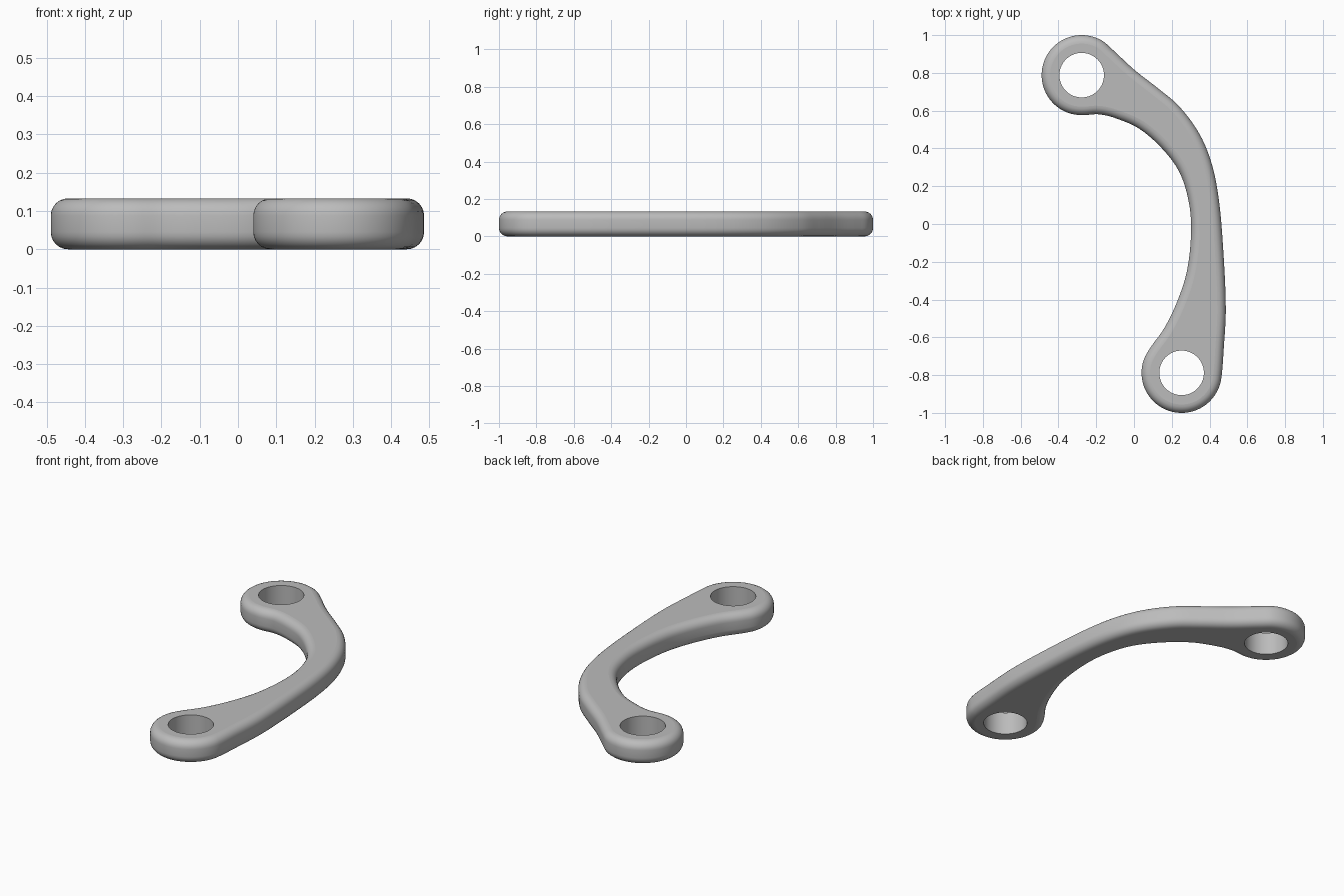
import bpy, bmesh
from math import sin, cos, radians, pi
from mathutils import Vector
from mathutils.geometry import interpolate_bezier

cube = bpy.data.objects.get("Cube")
if cube:
    bpy.data.objects.remove(cube)

HEIGHT, FILLET = 0.133, 0.045
EYE_R, HOLE_R = 0.212, 0.118
BACK_EYE, FRONT_EYE = Vector((-0.277, 0.788)), Vector((0.252, -0.788))


def arc(centre, radius, start, end, steps):
    angles = [radians(start + (end - start) * i / steps) for i in range(steps + 1)]
    return [centre + radius * Vector((cos(a), sin(a))) for a in angles]


def smooth_loop(points, cuts=6):
    """Closed curve through the points, with evenly weighted tangents."""
    n = len(points)
    tangents = [(points[(i + 1) % n] - points[i - 1]).normalized() for i in range(n)]
    result = []
    for i in range(n):
        a, b = points[i], points[(i + 1) % n]
        reach = (b - a).length / 3
        seg = interpolate_bezier(a, a + tangents[i] * reach,
                                 b - tangents[(i + 1) % n] * reach, b, cuts + 1)
        result += [Vector(p[:2]) for p in seg[:-1]]
    return result


# Outline, counter-clockwise: convex edge, back eye, concave edge, front eye
convex_edge = [(0.475, -0.66), (0.486, -0.45), (0.472, -0.13), (0.449, 0.13),
               (0.412, 0.317), (0.347, 0.476), (0.24, 0.622), (0.135, 0.712), (0, 0.818)]
concave_edge = [(-0.19, 0.581), (-0.103, 0.562), (0.03, 0.503), (0.161, 0.386),
                (0.245, 0.265), (0.292, 0.106), (0.302, -0.05), (0.28, -0.25),
                (0.23, -0.407), (0.161, -0.55)]
outline = smooth_loop([Vector(p) for p in convex_edge]
                      + arc(BACK_EYE, EYE_R, 40, 270, 12)
                      + [Vector(p) for p in concave_edge]
                      + arc(FRONT_EYE, EYE_R, 142, 350, 11))
count = len(outline)
inward = []
for i in range(count):
    d = (outline[(i + 1) % count] - outline[i - 1]).normalized()
    inward.append(Vector((-d.y, d.x)))

bm = bmesh.new()


def ring(points, z):
    return [bm.verts.new((p.x, p.y, z)) for p in points]


def wall(lower, upper):
    n = len(lower)
    for i in range(n):
        j = (i + 1) % n
        bm.faces.new((lower[i], lower[j], upper[j], upper[i])).smooth = True


# Rounded outer wall
levels = [(FILLET * (1 - sin(a)), FILLET * (1 - cos(a)))
          for a in (k * pi / 12 for k in range(7))]
profile = levels + [(inset, HEIGHT - z) for inset, z in reversed(levels)]
rings = [ring([p + n * inset for p, n in zip(outline, inward)], z) for inset, z in profile]
for lower, upper in zip(rings, rings[1:]):
    wall(lower, upper)

# Straight pin holes
bottom_loops, top_loops = [rings[0]], [rings[-1]]
for eye in (BACK_EYE, FRONT_EYE):
    circle = arc(eye, HOLE_R, 360, 0, 64)[:-1]
    low, high = ring(circle, 0), ring(circle, HEIGHT)
    wall(low, high)
    bottom_loops.append(low)
    top_loops.append(high)

# Flat faces with the holes left open
for loops, up in ((bottom_loops, -1), (top_loops, 1)):
    edges = [bm.edges.get((loop[i - 1], loop[i])) for loop in loops for i in range(len(loop))]
    filled = bmesh.ops.triangle_fill(bm, edges=edges, use_beauty=True, normal=(0, 0, up))
    for face in filled["geom"]:
        if isinstance(face, bmesh.types.BMFace):
            face.smooth = False
            face.normal_update()
            if face.normal.z * up < 0:
                face.normal_flip()

mesh = bpy.data.meshes.new("curved_link")
bm.to_mesh(mesh)
bm.free()
link = bpy.data.objects.new("curved_link", mesh)
bpy.context.collection.objects.link(link)

# Plain grey metal
grey = bpy.data.materials.new("plain_grey")
grey.use_nodes = True
colour = (0.5, 0.5, 0.5, 1)
grey.diffuse_color = colour
grey.node_tree.nodes["Principled BSDF"].inputs["Base Color"].default_value = colour
mesh.materials.append(grey)
